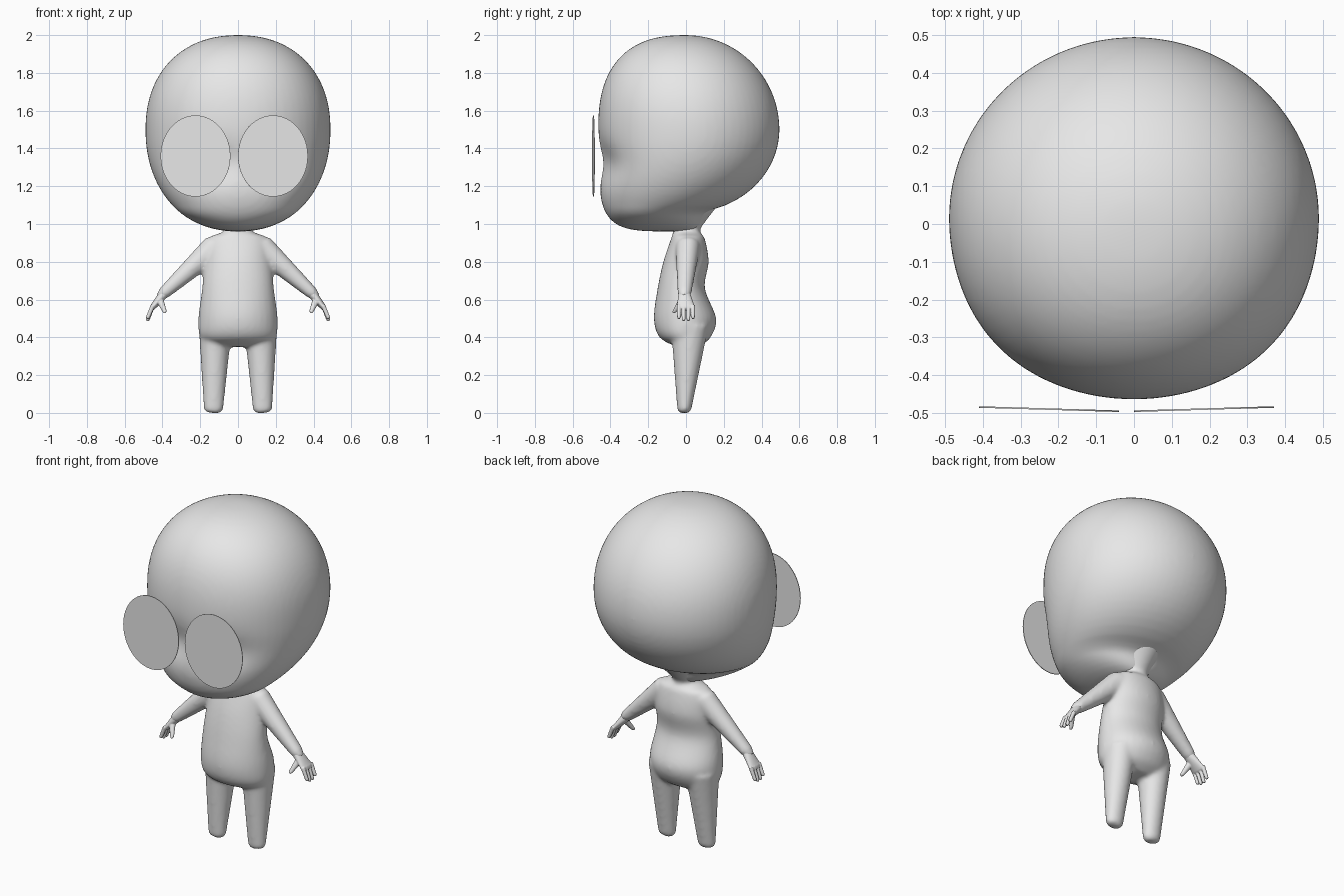
import bpy, bmesh, math
from mathutils import Vector

cube = bpy.data.objects.get("Cube")
if cube:
    bpy.data.objects.remove(cube, do_unlink=True)

clay = bpy.data.materials.new("light_grey_clay")
clay.use_nodes = True
clay.diffuse_color = (0.8, 0.8, 0.8, 1)
clay.node_tree.nodes["Principled BSDF"].inputs["Base Color"].default_value = clay.diffuse_color


def spline(stations, steps):
    """Smooth curve through a few stations."""
    points = [stations[0]] + stations + [stations[-1]]
    rows = []
    for before, start, end, after in zip(points, points[1:], points[2:], points[3:]):
        for step in range(steps):
            t = step / steps
            ease = t * t * (3 - 2 * t)
            bend, rest = t * (1 - t) ** 2 / 2, t * t * (1 - t) / 2
            rows.append([p + (q - p) * ease + (q - o) * bend - (r - p) * rest
                         for o, p, q, r in zip(before, start, end, after)])
    return rows + [stations[-1]]


def loft(bm, rows, segments=32):
    """Skin elliptical rings (x, y, z, half width, half depth) along a path."""
    rings = []
    last = len(rows) - 1
    for i, (x, y, z, width, depth) in enumerate(rows):
        back, ahead = rows[max(i - 1, 0)], rows[min(i + 1, last)]
        along = Vector((ahead[0] - back[0], 0, ahead[2] - back[2])).normalized()
        across = Vector((along.z, 0, -along.x)) * width
        inward = Vector((0, depth, 0))
        angles = [math.tau * k / segments for k in range(segments)]
        rings.append([bm.verts.new(Vector((x, y, z)) + across * math.cos(a) + inward * math.sin(a))
                      for a in angles])
    for low, high in zip(rings, rings[1:]):
        for k in range(segments):
            bm.faces.new((low[k - 1], low[k], high[k], high[k - 1]))
    bm.faces.new(rings[0])
    bm.faces.new(rings[-1])


def ring(z, width, front, back):
    """Station centred on x from its front and back limits."""
    return (0, (front + back) / 2, z, width, (back - front) / 2)


def limb(bm, side, start, end, start_size, end_size, tip=0.1):
    """Tapered limb with a bevelled end, on the given side."""
    start, end = Vector(start), Vector(end)
    rows = []
    for t, scale in ((0, 1), (1 - tip, 1), (1, 0.7)):
        x, y, z = start.lerp(end, t)
        width, depth = Vector(start_size).lerp(Vector(end_size), t) * scale
        rows.append((side * x, y, z, width, depth))
    loft(bm, rows)


def finish(name, bm, smooth=True):
    bmesh.ops.recalc_face_normals(bm, faces=bm.faces)
    for face in bm.faces:
        face.smooth = smooth
    mesh = bpy.data.meshes.new(name)
    bm.to_mesh(mesh)
    bm.free()
    mesh.materials.append(clay)
    obj = bpy.data.objects.new(name, mesh)
    bpy.context.collection.objects.link(obj)
    return obj


def blend(obj, voxel, relax):
    """Fuse overlapping parts into one soft skin."""
    fuse = obj.modifiers.new("Fuse", 'REMESH')
    fuse.mode, fuse.voxel_size, fuse.use_smooth_shade = 'VOXEL', voxel, True
    obj.modifiers.new("Relax", 'SMOOTH').iterations = relax


def dome(t, power):
    """Superellipse falloff from one at the middle to zero at the pole."""
    return max(0, 1 - t ** power) ** (1 / power)


# Head: round cranium, flat jaw pushed forward, nape tucked in to the neck
bm = bmesh.new()
rows = []
for degrees in range(-88, 89, 4):
    rise = math.sin(math.radians(degrees))
    t = abs(rise)
    if rise > 0:
        height, wide, face, back = 0.5, 2.2, 2.5, 0.495 * dome(t, 2)
    else:
        height, wide, face = 0.54, 2.15, 5
        back = max(0.495 * dome(t * 1.22, 2), 0.11 * dome(t, 4))
    rows.append(ring(1.5 + height * rise, 0.49 * dome(t, wide), -0.465 * dome(t, face), back))
loft(bm, rows, 64)
# Fuller cheeks and shallow eye sockets
for v in bm.verts:
    if v.co.y < 0:
        v.co.x *= 1 + 0.4 * v.co.y ** 2
        across, up = (abs(v.co.x) - 0.15) / 0.2, (v.co.z - 1.32) / 0.1
        v.co.y += 0.045 * math.exp(-across ** 2 - up ** 2)
blend(finish("head", bm), 0.015, 5)

# Body: torso with neck, legs and arms
bm = bmesh.new()
torso = [ring(0.35, 0.14, -0.05, 0.07), ring(0.4, 0.2, -0.14, 0.13),
         ring(0.5, 0.21, -0.17, 0.16), ring(0.66, 0.19, -0.15, 0.1),
         ring(0.8, 0.18, -0.12, 0.12), ring(0.92, 0.16, -0.08, 0.1),
         ring(0.95, 0.1, -0.07, 0.08), ring(0.98, 0.07, -0.07, 0.08),
         ring(1.1, 0.12, -0.1, 0.17)]
loft(bm, spline(torso, 6))
for side in (1, -1):
    limb(bm, side, (0.12, 0.02, 0.46), (0.13, -0.01, 0), (0.088, 0.1), (0.05, 0.035), 0.03)
    limb(bm, side, (0.12, 0.01, 0.88), (0.42, -0.01, 0.61), (0.07, 0.065), (0.03, 0.035))
blend(finish("body", bm), 0.01, 12)

# Hands: palm, four fingers and a thumb
for side, name in ((1, "left_hand"), (-1, "right_hand")):
    bm = bmesh.new()
    limb(bm, side, (0.38, -0.01, 0.645), (0.46, 0, 0.55), (0.028, 0.028), (0.014, 0.05))
    for finger in range(4):
        y = 0.025 * (finger - 1.5)
        tip_z = 0.485 + 10 * y * y
        limb(bm, side, (0.45, y, 0.57), (0.48, y, tip_z), (0.012, 0.011), (0.01, 0.009))
    limb(bm, side, (0.415, -0.02, 0.6), (0.385, -0.065, 0.53), (0.02, 0.02), (0.01, 0.01))
    blend(finish(name, bm), 0.003, 4)

# Eyes: thin oval plates floating before the face, turned slightly outward
for name, centre, turn in (("left_eye", 0.185, 0.03), ("right_eye", -0.225, -0.03)):
    bm = bmesh.new()
    bmesh.ops.create_circle(bm, cap_ends=True, segments=48, radius=1)
    for v in bm.verts:
        x, z = v.co.x * 0.185, v.co.y * 0.215
        v.co = (centre + x, -0.49 + x * turn, 1.36 + z)
    eye = finish(name, bm, smooth=False)
    thickness = eye.modifiers.new("Thickness", 'SOLIDIFY')
    thickness.thickness, thickness.offset = 0.004, 0
